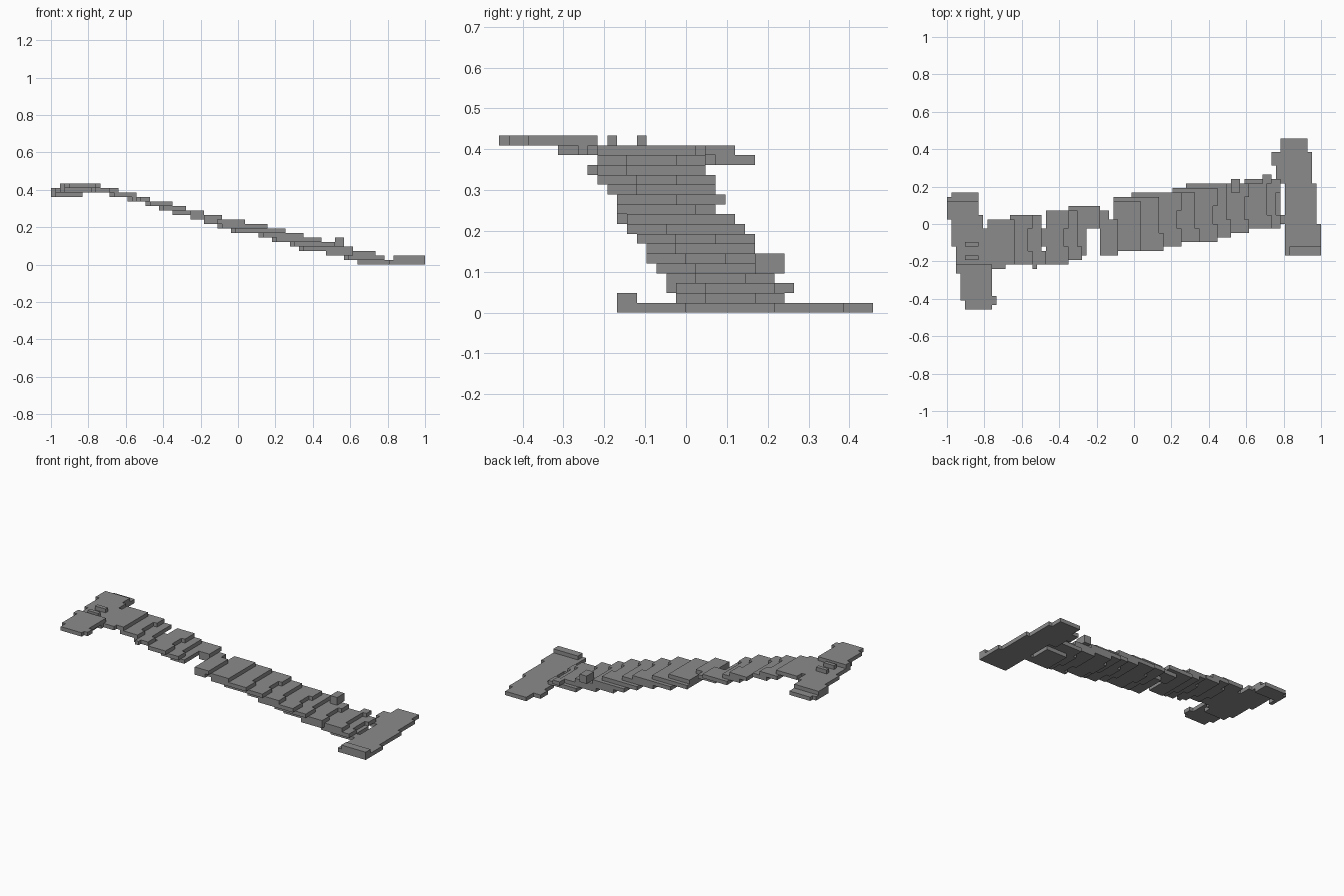
import bpy
import bmesh

cube = bpy.data.objects.get("Cube")
if cube:
    bpy.data.objects.remove(cube)

UNIT = 2 / 83          # edge of one block
HALF_DEPTH = 19        # half of the depth in blocks

stone = bpy.data.materials.new("grey stone")
stone.use_nodes = True
GREY = (0.26, 0.26, 0.26, 1)
stone.diffuse_color = GREY
stone.node_tree.nodes["Principled BSDF"].inputs["Base Color"].default_value = GREY


def slab(name, layer, rects):
    """One block-thick slab covering the union of (x0, x1, y0, y1) rectangles."""
    cells = {(x, y) for x0, x1, y0, y1 in rects
             for x in range(x0, x1) for y in range(y0, y1)}
    bm = bmesh.new()
    corners = {}

    def corner(x, y):
        if (x, y) not in corners:
            corners[x, y] = bm.verts.new((x * UNIT - 1, (y - HALF_DEPTH) * UNIT, layer * UNIT))
        return corners[x, y]

    for x, y in sorted(cells):
        bm.faces.new([corner(x, y), corner(x + 1, y), corner(x + 1, y + 1), corner(x, y + 1)])
    bmesh.ops.dissolve_limit(bm, angle_limit=0.01, verts=bm.verts[:], edges=bm.edges[:])
    grown = bmesh.ops.extrude_face_region(bm, geom=bm.faces[:], use_keep_orig=True)
    top = [v for v in grown["geom"] if isinstance(v, bmesh.types.BMVert)]
    bmesh.ops.translate(bm, verts=top, vec=(0, 0, UNIT))
    bmesh.ops.recalc_face_normals(bm, faces=bm.faces[:])
    mesh = bpy.data.meshes.new(name)
    bm.to_mesh(mesh)
    bm.free()
    mesh.materials.append(stone)
    obj = bpy.data.objects.new(name, mesh)
    bpy.context.collection.objects.link(obj)


def staggered(layer, x0, x1, y0, y1):
    """Split a tread into three strips with uneven ends."""
    third = (y1 - y0) // 3
    low, high = y0 + third, y1 - third
    lift = layer % 2
    return [(x0 + 1, x1 + 1, y0, low), (x0, x1, low, high),
            (x0 + lift, x1 + lift, high, y1)]


# Plain treads: layer -> x start, x end, y start, y end
treads = {
    1: (65, 73, 18, 29), 2: (61, 71, 18, 28), 3: (55, 66, 17, 28),
    4: (53, 62, 16, 28), 5: (49, 59, 15, 27), 6: (46, 55, 15, 26),
    7: (40, 51, 14, 26), 8: (37, 47, 13, 25), 12: (24, 29, 11, 22),
    13: (21, 26, 10, 22), 14: (17, 21, 10, 21), 15: (13, 18, 10, 21),
}
# Small pieces that stick out of some treads
extras = {
    2: [(61, 67, 17, 18), (70, 72, 28, 30)],
    14: [(19, 20, 9, 10)],
}
for layer, box in treads.items():
    slab(f"tread_{layer}", layer, staggered(layer, *box) + extras.get(layer, []))

# Broken narrow neck in the middle
slab("neck_lower", 9, [(37, 43, 13, 24), (34, 37, 12, 20)])
slab("neck_middle", 10, [(34, 38, 12, 20), (31, 36, 18, 22)])
slab("neck_upper", 11, [(27, 31, 12, 23), (31, 34, 18, 23)])

# Raised rubble at the back edge
slab("rubble_base", 4, [(63, 65, 26, 29)])
slab("rubble_top", 5, [(63, 65, 26, 29)])

# Lower landing
slab("lower_landing", 0, [(74, 80, 32, 38), (72, 81, 32, 35), (73, 81, 28, 32),
                          (75, 82, 19, 28), (75, 83, 12, 19),
                          (68, 74, 19, 26), (74, 75, 19, 21)])
slab("lower_landing_rim", 1, [(76, 83, 12, 14)])

# Upper landing
slab("upper_landing_base", 15, [(0, 1, 20, 25), (1, 7, 22, 26)])
slab("upper_landing", 16, [(0, 1, 20, 24), (1, 7, 14, 24), (7, 8, 15, 21),
                           (2, 10, 8, 15), (3, 9, 6, 8),
                           (9, 15, 10, 20), (8, 9, 14, 18), (10, 13, 9, 10)])
slab("upper_landing_top", 17, [(2, 10, 8, 10), (3, 10, 2, 8),
                               (4, 10, 0, 2), (10, 11, 1, 3)])
for number, y in enumerate((11, 14)):
    slab(f"upper_ledge_{number}", 17, [(4, 7, y, y + 1)])
